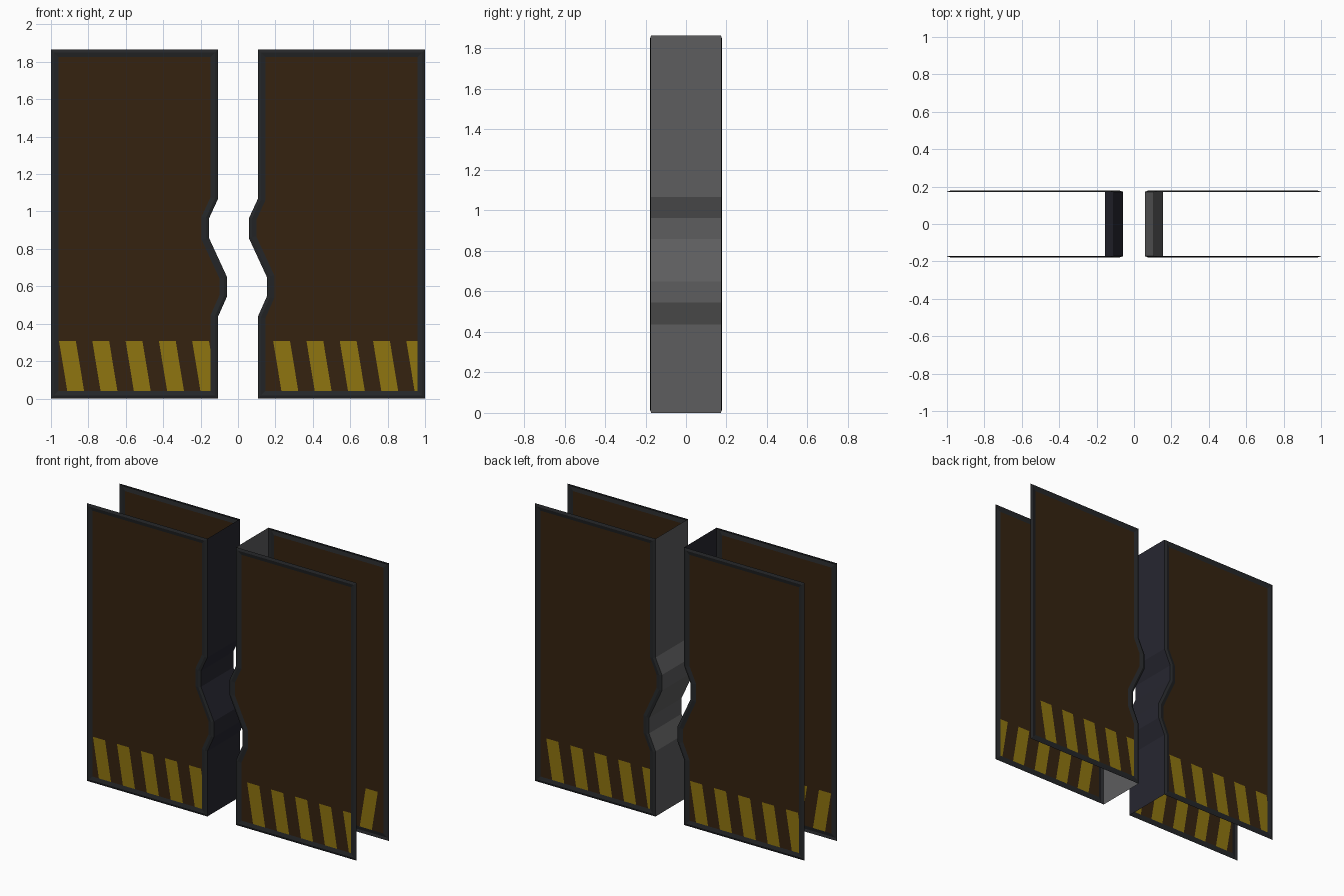
import bpy, bmesh
from mathutils import Vector

if "Cube" in bpy.data.objects:
    bpy.data.objects.remove(bpy.data.objects["Cube"])

H = 1.865            # door height
EDGE, RIDGE = 0.172, 0.178   # half depth at sheet and at frame ridge
# meeting edge: (x shift, z), interlocking on both doors
ZIGZAG = [(0, 0), (0, .437), (.048, .545), (.048, .65), (-.048, .858),
          (-.048, .963), (0, 1.067), (0, H)]
TOP, LEAN, STEP, WIDTH = 0.308, 0.165, 0.178, 0.09   # hazard stripes


def mat(name, rgb):
    m = bpy.data.materials.new(name)
    m.diffuse_color = (*rgb, 1)
    m.use_nodes = True
    m.node_tree.nodes["Principled BSDF"].inputs["Base Color"].default_value = m.diffuse_color
    return m


BROWN = mat("rust_brown", (.036, .0165, .005))
YELLOW = mat("hazard_yellow", (.275, .178, .005))
FRAME = mat("dark_frame", (.0185, .020, .022))
NAVY = mat("navy_edge", (.020, .020, .030))
GREY = mat("grey_edge", (.11, .11, .112))


def finish(name, bm, mats):
    me = bpy.data.meshes.new(name)
    bm.to_mesh(me)
    bm.free()
    ob = bpy.data.objects.new(name, me)
    bpy.context.collection.objects.link(ob)
    for m in mats:
        me.materials.append(m)


def inset(pts, d):
    """Mitred inward offset of a counter-clockwise outline."""
    out = []
    for i, p in enumerate(pts):
        a = (p - pts[i - 1]).normalized()
        b = (pts[(i + 1) % len(pts)] - p).normalized()
        na, nb = Vector((-a.y, a.x)), Vector((-b.y, b.x))
        out.append(p + (na + nb) * (d / (1 + na.dot(nb))))
    return out


def sheet(name, outline, side, start):
    """Raised frame round a flat panel with stripes; side -1 front, 1 back."""
    # frame
    bm = bmesh.new()
    loops = [[bm.verts.new((p.x, side * y, p.y)) for p in inset(outline, d)]
             for d, y in ((0, EDGE), (.016, RIDGE), (.04, EDGE))]
    n = len(outline)
    for a, b in zip(loops, loops[1:]):
        for i in range(n):
            j = (i + 1) % n
            q = [a[i], a[j], b[j], b[i]]
            bm.faces.new(q if side < 0 else q[::-1])
    finish(name + "_frame", bm, [FRAME])

    # panel, cut into stripes along the bottom
    bm = bmesh.new()
    vs = [bm.verts.new((p.x, side * EDGE, p.y)) for p in inset(outline, .04)]
    bm.faces.new(vs if side < 0 else vs[::-1])
    bmesh.ops.bisect_plane(bm, geom=bm.verts[:] + bm.edges[:] + bm.faces[:],
                           plane_co=(0, 0, TOP), plane_no=(0, 0, 1))

    def low():
        return [f for f in bm.faces if f.calc_center_median().z < TOP
                and max(v.co.z for v in f.verts) < TOP + 1e-4]

    for k in range(-1, 6):
        for e in (0, WIDTH):
            fs = low()
            geom = fs + list({x for f in fs for x in f.edges}) \
                + list({x for f in fs for x in f.verts})
            x = start + side_dir(side) * (k * STEP + e)
            bmesh.ops.bisect_plane(bm, geom=geom, plane_co=(x, 0, TOP),
                                   plane_no=(1, 0, side_dir(side) * LEAN))
    for f in low():
        c = f.calc_center_median()
        t = side_dir(side) * (c.x - start) + (c.z - TOP) * LEAN
        f.material_index = 1 if t % STEP < WIDTH else 0
    finish(name + "_panel", bm, [BROWN, YELLOW])


def side_dir(side):
    return -side     # stripes run left to right as seen from that side


def door(name, inner, outer, start, edge_mat):
    edge = [Vector((inner + x, z)) for x, z in ZIGZAG]
    far = [Vector((outer, H)), Vector((outer, 0))]
    outline = edge + far if outer < inner else (edge + far)[::-1]
    sheet(name + "_front", outline, -1, start)
    sheet(name + "_back", outline, 1, inner + outer - start)
    # zigzag wall joining both sheets at the meeting edge
    bm = bmesh.new()
    rows = [[bm.verts.new((p.x, y, p.y)) for y in (-EDGE, EDGE)] for p in edge]
    for a, b in zip(rows, rows[1:]):
        q = [a[0], a[1], b[1], b[0]]
        bm.faces.new(q if outer < inner else q[::-1])
    finish(name + "_meeting_edge", bm, [edge_mat])


door("left_door", -.107, -1.0, -.957, NAVY)
door("right_door", .106, 1.0, .188, GREY)
